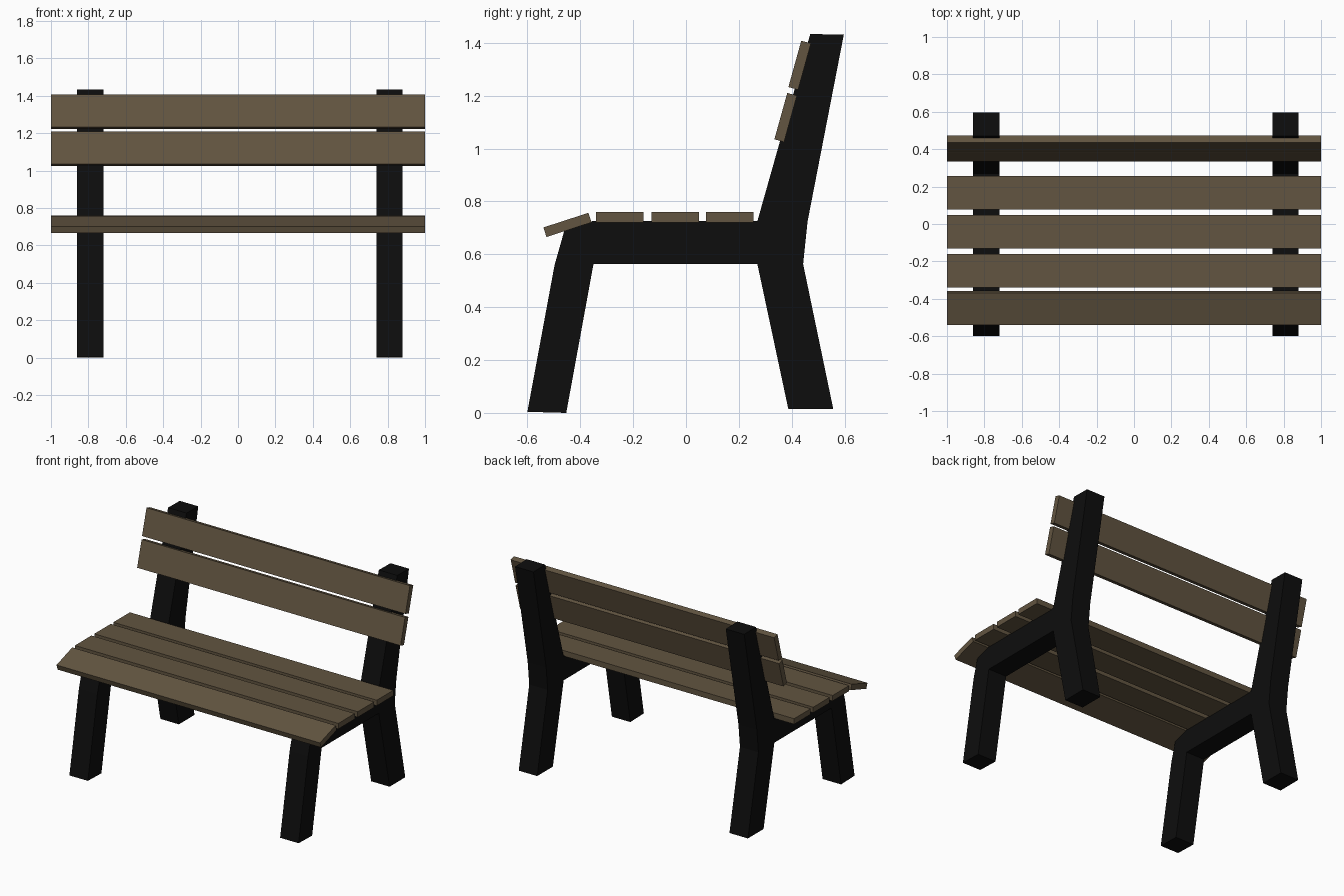
import bpy, bmesh, math

if "Cube" in bpy.data.objects:
    bpy.data.objects.remove(bpy.data.objects["Cube"])

def material(name, rgb):
    m = bpy.data.materials.new(name)
    m.diffuse_color = (*rgb, 1)
    m.use_nodes = True
    m.node_tree.nodes["Principled BSDF"].inputs["Base Color"].default_value = m.diffuse_color
    return m

wood = material("brown_wood", (0.122, 0.090, 0.052))
iron = material("black_iron", (0.004, 0.004, 0.004))

def extrude_profile(name, profile, x0, x1, mat):
    """Extrude a (y, z) outline along x."""
    bm = bmesh.new()
    face = bm.faces.new([bm.verts.new((x0, y, z)) for y, z in profile])
    ext = bmesh.ops.extrude_face_region(bm, geom=[face])
    moved = [v for v in ext["geom"] if isinstance(v, bmesh.types.BMVert)]
    bmesh.ops.translate(bm, verts=moved, vec=(x1 - x0, 0, 0))
    bmesh.ops.recalc_face_normals(bm, faces=bm.faces)
    mesh = bpy.data.meshes.new(name)
    bm.to_mesh(mesh)
    bm.free()
    mesh.materials.append(mat)
    obj = bpy.data.objects.new(name, mesh)
    bpy.context.collection.objects.link(obj)
    return obj

def slat(name, y, z, tilt, width=0.179, thick=0.038):
    """Full-length board centred at (y, z), tilted about x."""
    c, s = math.cos(math.radians(tilt)), math.sin(math.radians(tilt))
    w, t = width / 2, thick / 2
    corners = [(-w, -t), (w, -t), (w, t), (-w, t)]
    extrude_profile(name, [(y + a * c - b * s, z + a * s + b * c) for a, b in corners],
                    -1, 1, wood)

# Side frames: legs, seat rail and back post in one outline
frame = [(-0.60, 0.004), (-0.453, 0.0), (-0.35, 0.563), (0.27, 0.563),
         (0.387, 0.015), (0.557, 0.015), (0.443, 0.563), (0.46, 0.725),
         (0.597, 1.431), (0.47, 1.433), (0.27, 0.725), (-0.355, 0.725),
         (-0.46, 0.69), (-0.497, 0.56)]
for side, x in (("left", -0.79), ("right", 0.81)):
    extrude_profile(side + "_frame", frame, x - 0.07, x + 0.07, iron)

# Seat slats, the front one sloping down
slat("front_seat_slat", -0.4485, 0.711, 18)
for i, y in enumerate((-0.251, -0.041, 0.166)):
    slat(f"seat_slat_{i + 1}", y, 0.740, 0)

# Leaning backrest slats
slat("lower_back_slat", 0.377, 1.1175, 74.5, 0.182)
slat("upper_back_slat", 0.430, 1.315, 74.5, 0.182)
